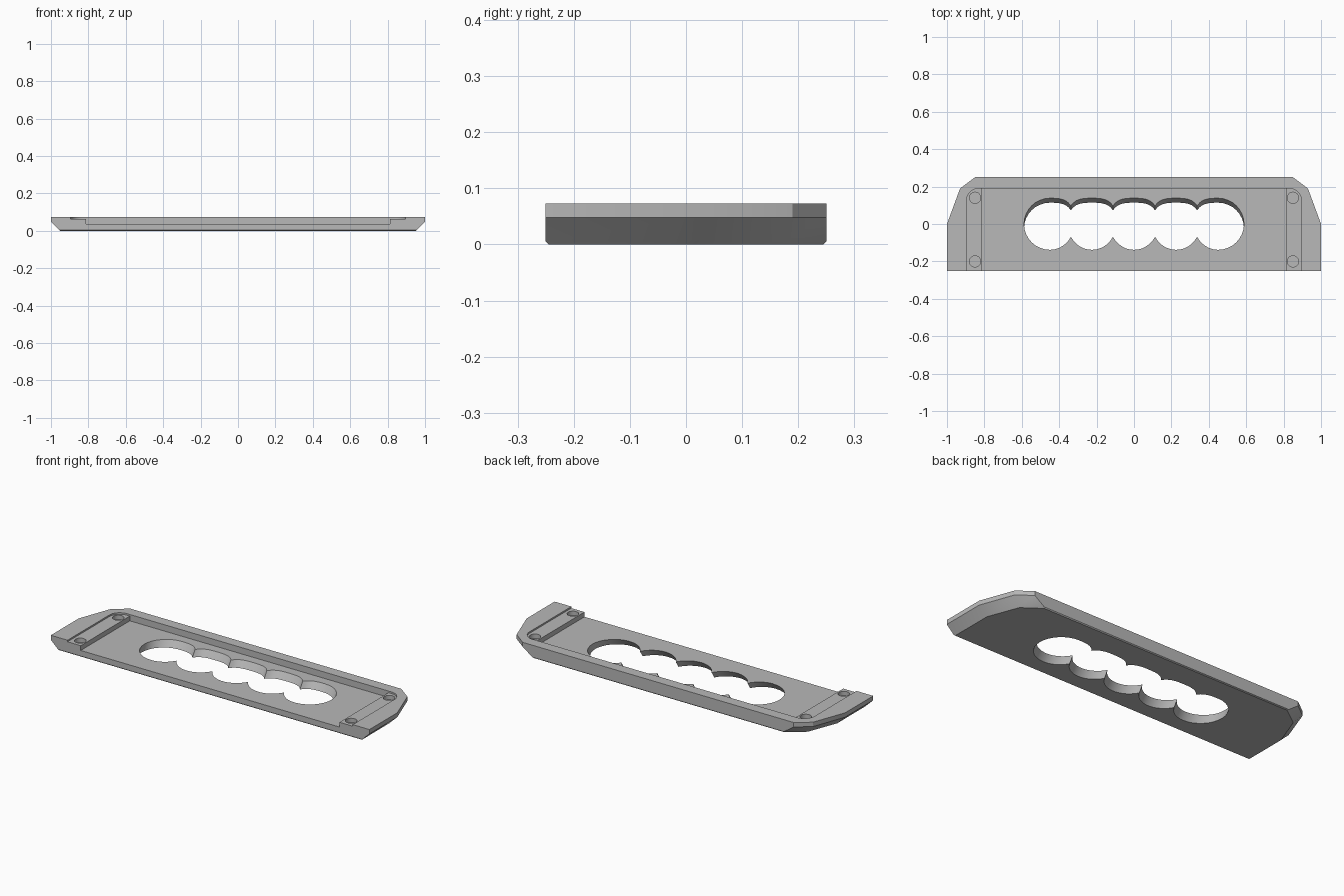
import bpy, bmesh, math

cube = bpy.data.objects.get("Cube")
if cube:
    bpy.data.objects.remove(cube, do_unlink=True)

grey = bpy.data.materials.new("plain grey")
grey.use_nodes = True
tone = (0.48, 0.48, 0.48, 1)
grey.diffuse_color = tone
grey.node_tree.nodes["Principled BSDF"].inputs["Base Color"].default_value = tone


def mirrored(half):
    """Close a right-hand half outline with its mirror image."""
    return half + [(-x, y) for x, y in reversed(half)]


def loft(name, layers):
    """Solid through stacked (z, outline) layers with equal point counts."""
    bm = bmesh.new()
    rings = [[bm.verts.new((x, y, z)) for x, y in pts] for z, pts in layers]
    bm.faces.new(rings[0][::-1])
    bm.faces.new(rings[-1])
    n = len(rings[0])
    for low, high in zip(rings, rings[1:]):
        for i in range(n):
            j = (i + 1) % n
            bm.faces.new((low[i], low[j], high[j], high[i]))
    bmesh.ops.recalc_face_normals(bm, faces=bm.faces)
    mesh = bpy.data.meshes.new(name)
    bm.to_mesh(mesh)
    bm.free()
    mesh.materials.append(grey)
    obj = bpy.data.objects.new(name, mesh)
    bpy.context.collection.objects.link(obj)
    return obj


def cut(target, cutter):
    mod = target.modifiers.new("cut", 'BOOLEAN')
    mod.operation = 'DIFFERENCE'
    mod.solver = 'EXACT'
    mod.object = cutter
    bpy.context.view_layer.objects.active = target
    bpy.ops.object.modifier_apply(modifier=mod.name)
    bpy.data.objects.remove(cutter, do_unlink=True)


TOP, FLOOR, LEDGE, ABOVE = 0.073, 0.037, 0.064, 0.12

# Plate with clipped rear corners and undercut ends
rim = mirrored([(1, -0.25), (1, 0), (0.93, 0.19), (0.85, 0.25)])
undercut = mirrored([(0.955, -0.25), (0.955, 0), (0.89, 0.175), (0.79, 0.25)])
base = mirrored([(0.95, -0.245), (0.95, 0), (0.885, 0.172), (0.785, 0.245)])
plate = loft("plate", [(0, base), (0.005, undercut), (0.048, rim), (TOP, rim)])

# Shallow ledge recess with rounded rear corners, open at the front
r = 0.065
corner = [(0.895 - r + r * math.cos(a), 0.19 - r + r * math.sin(a))
          for a in (math.radians(90 * i / 10) for i in range(11))]
ledge = mirrored([(0.895, -0.3)] + corner)
cut(plate, loft("ledge_cutter", [(LEDGE, ledge), (ABOVE, ledge)]))

# Deep central pocket
pocket = mirrored([(0.812, -0.3), (0.812, 0.19)])
cut(plate, loft("pocket_cutter", [(FLOOR, pocket), (ABOVE, pocket)]))

# Four blind round holes in the ledges
for cx in (-0.85, 0.85):
    for cy in (-0.2, 0.14):
        ring = [(cx + 0.03 * math.cos(math.tau * i / 32),
                 cy + 0.03 * math.sin(math.tau * i / 32)) for i in range(32)]
        cut(plate, loft("hole_cutter", [(0.04, ring), (ABOVE, ring)]))

# Five-lobed slanted opening
PITCH, STEPS = 0.225, 16


def lobe_edge(power):
    """Scalloped edge from left to right as (x, height) points."""
    pts = []
    for k in range(-2, 3):
        for i in range(STEPS + 1):
            t = -1 + 2 * i / STEPS
            if k * t >= 0 and abs(k) == 2:          # rounded outer ends
                a = t * math.pi / 2
                dx, h = 0.138 * math.sin(a), 0.138 * math.cos(a)
            else:
                dx = t * PITCH / 2
                h = 0.138 * (1 - abs(dx / 0.13) ** power) ** (1 / power)
            if k > -2 and i == 0:
                continue                            # shared cusp
            pts.append((k * PITCH + dx, h))
    return pts


upper = lobe_edge(3)
lower = [(x, -h) for x, h in lobe_edge(2)]
opening = lower + upper[-2:0:-1]


def slanted(z):
    return z, [(x, y + 0.65 * (z - FLOOR)) for x, y in opening]


cut(plate, loft("opening_cutter", [slanted(-0.03), slanted(0.06)]))

bpy.ops.object.select_all(action='DESELECT')
plate.select_set(True)
bpy.context.view_layer.objects.active = plate
bpy.ops.object.shade_smooth_by_angle(angle=math.radians(25))
